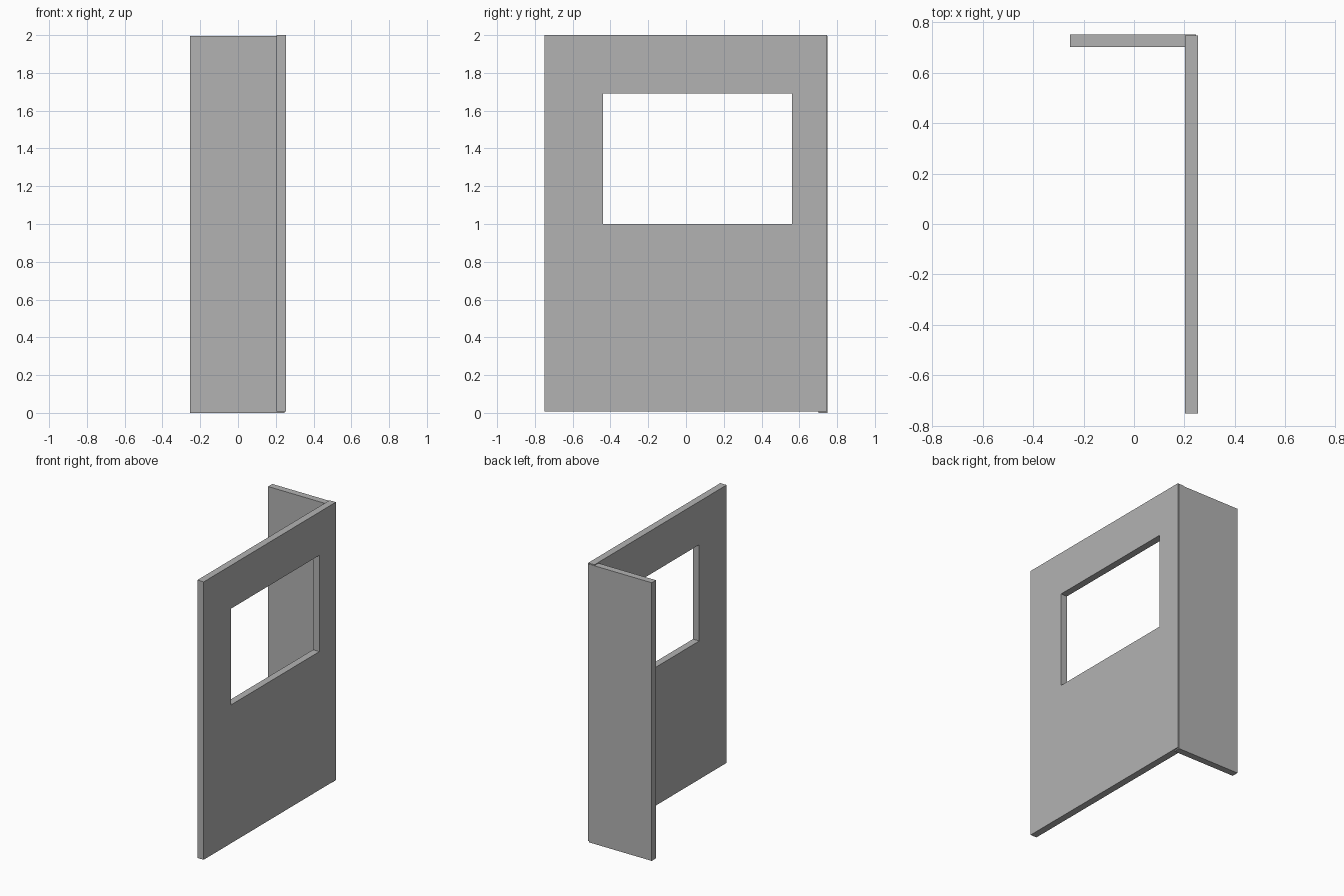
import bpy

default_cube = bpy.data.objects.get("Cube")
if default_cube:
    bpy.data.objects.remove(default_cube, do_unlink=True)

# Single plain grey
grey = bpy.data.materials.new("plain_grey")
grey.use_nodes = True
colour = (0.45, 0.45, 0.45, 1)
grey.diffuse_color = colour
grey.node_tree.nodes["Principled BSDF"].inputs["Base Color"].default_value = colour


def box(name, low, high):
    """Axis-aligned box between two opposite corners."""
    centre = [(a + b) / 2 for a, b in zip(low, high)]
    size = [b - a for a, b in zip(low, high)]
    bpy.ops.mesh.primitive_cube_add(size=1, location=centre)
    obj = bpy.context.object
    obj.name = name
    obj.scale = size
    bpy.ops.object.transform_apply(location=False, rotation=False, scale=True)
    obj.data.materials.append(grey)
    return obj


# Long wall with a window opening
long_wall = box("long_wall", (0.203, -0.75, 0.008), (0.253, 0.747, 2.0))
opening = box("window_cutter", (0.1, -0.44, 1.0), (0.4, 0.56, 1.69))
cut = long_wall.modifiers.new("window_opening", "BOOLEAN")
cut.operation = "DIFFERENCE"
cut.solver = "EXACT"
cut.object = opening
opening.hide_render = True
opening.hide_viewport = True
opening.display_type = "WIRE"

# Short return wall, set slightly lower and further back
box("return_wall", (-0.253, 0.702, 0.0), (0.245, 0.75, 1.994))
